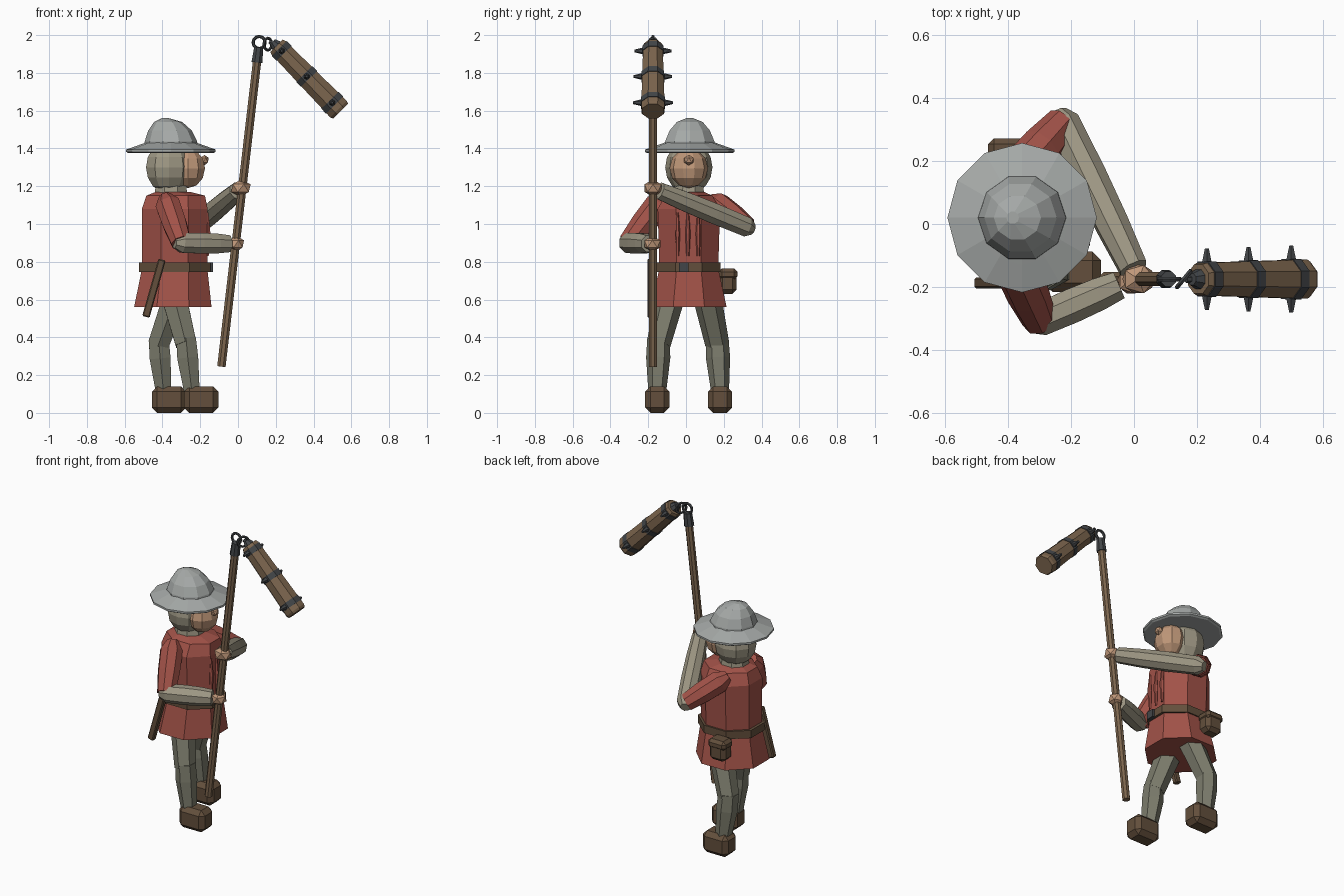
import bpy, bmesh, math
from mathutils import Vector, Matrix

if "Cube" in bpy.data.objects:
    bpy.data.objects.remove(bpy.data.objects["Cube"])

COLORS = {
    "red": (.36, .085, .065), "wood": (.2, .13, .075), "leather": (.125, .078, .045),
    "skin": (.52, .31, .19), "linen": (.34, .31, .23), "trouser": (.2, .2, .15),
    "iron": (.055, .06, .065), "steel": (.38, .4, .39),
}
MATS = {}
for key, c in COLORS.items():
    MATS[key] = bpy.data.materials.new(key)
    MATS[key].diffuse_color = (*c, 1)


def finish(name, bm, mat):
    bmesh.ops.recalc_face_normals(bm, faces=bm.faces)
    me = bpy.data.meshes.new(name)
    bm.to_mesh(me)
    bm.free()
    ob = bpy.data.objects.new(name, me)
    bpy.context.collection.objects.link(ob)
    me.materials.append(MATS[mat])
    return ob


def bridge(bm, rings):
    n = len(rings[0])
    for a, b in zip(rings, rings[1:]):
        for i in range(n):
            j = (i + 1) % n
            bm.faces.new((a[i], a[j], b[j], b[i]))
    bm.faces.new(rings[0])
    bm.faces.new(rings[-1])


def tube(name, pts, radii, mat, n=8, spin=.5):
    """Faceted tube through points with a radius at each."""
    bm = bmesh.new()
    pts = [Vector(p) for p in pts]
    rings = []
    for k, p in enumerate(pts):
        t = (pts[min(k + 1, len(pts) - 1)] - pts[max(k - 1, 0)]).normalized()
        u = Vector((0, 1, 0)).cross(t).normalized()
        v = t.cross(u)
        rings.append([bm.verts.new(p + radii[k] * (math.cos(a) * u + math.sin(a) * v))
                      for a in ((i + spin) * math.tau / n for i in range(n))])
    bridge(bm, rings)
    return finish(name, bm, mat)


def stack(name, rows, mat, cy=.015, n=8, spin=.5):
    """Elliptical rings stacked in z: rows of (z, centre x, half x, half y)."""
    bm = bmesh.new()
    k = 1 / math.cos(math.pi / n) if spin else 1
    rings = [[bm.verts.new((cx + rx * k * math.cos(a), cy + ry * k * math.sin(a), z))
              for a in ((i + spin) * math.tau / n for i in range(n))]
             for z, cx, rx, ry in rows]
    bridge(bm, rings)
    return finish(name, bm, mat)


def ball(name, loc, scale, mat, u=8, v=6):
    bm = bmesh.new()
    bmesh.ops.create_uvsphere(bm, u_segments=u, v_segments=v, radius=1)
    bm.transform(Matrix.Translation(loc) @ Matrix.Diagonal((*scale, 1)))
    return finish(name, bm, mat)


def ico(name, loc, scale, mat):
    bm = bmesh.new()
    bmesh.ops.create_icosphere(bm, subdivisions=1, radius=1)
    bm.transform(Matrix.Translation(loc) @ Matrix.Diagonal((*scale, 1)))
    return finish(name, bm, mat)


def box(name, loc, size, mat, bevel=0, tilt=0):
    bm = bmesh.new()
    bmesh.ops.create_cube(bm, size=1)
    bm.transform(Matrix.Diagonal((*size, 1)))
    if bevel:
        bmesh.ops.bevel(bm, geom=bm.edges[:], offset=bevel, segments=1, affect='EDGES')
    bm.transform(Matrix.Translation(loc) @ Matrix.Rotation(tilt, 4, 'Y'))
    return finish(name, bm, mat)


def ring(name, loc, r, minor, rot):
    bpy.ops.mesh.primitive_torus_add(location=loc, rotation=rot, major_radius=r,
                                     minor_radius=minor, major_segments=12, minor_segments=6)
    bpy.context.object.name = name
    bpy.context.object.data.materials.append(MATS["iron"])


# Tunic, skirt, belt and neck
stack("tunic", [(.74, -.335, .172, .155), (1.08, -.335, .174, .165),
                (1.15, -.33, .155, .125), (1.17, -.345, .09, .08)], "red")
stack("tunic_skirt", [(.56, -.345, .205, .2), (.77, -.335, .172, .155)], "red")
stack("belt", [(.745, -.335, .19, .168), (.795, -.335, .19, .168)], "leather")
box("belt_buckle", (-.145, -.013, .77), (.025, .05, .05), "iron")
for i, y in enumerate((-.045, .01, .065)):
    tube(f"tunic_fold_{i}", [(-.162, y, .83), (-.158, y, .95), (-.162, y, 1.06)],
         [.008, .014, .006], "red", 6)
stack("neck", [(1.13, -.355, .09, .085), (1.21, -.355, .08, .075)], "linen")

# Head
ball("coif", (-.365, .015, 1.3), (.128, .125, .14), "linen", 10, 8)
ball("face", (-.265, .015, 1.295), (.095, .102, .105), "skin", 10, 6)
ico("nose", (-.178, .015, 1.338), (.026, .03, .028), "skin")

# Kettle hat, with the dome leaning slightly back
stack("hat_brim", [(1.375, -.355, .225, .225), (1.382, -.355, .237, .237), (1.394, -.355, .237, .237),
                   (1.425, -.355, .15, .15), (1.432, -.355, .13, .13)], "steel", .02, 12, 0)
stack("hat_dome", [(1.41, -.355, .143, .14), (1.44, -.355, .138, .136), (1.495, -.36, .115, .112),
                   (1.54, -.37, .075, .072), (1.56, -.385, .02, .02)], "steel", .02, 10, 0)

# Legs and shoes
for side, hip, knee, ankle in (
        ("right", (-.335, -.085, .6), (-.275, -.145, .365), (-.245, -.152, .12)),
        ("left", (-.335, .115, .6), (-.42, .165, .365), (-.395, .18, .12))):
    h, k, a = map(Vector, (hip, knee, ankle))
    tube(side + "_thigh", [h, k], [.075, .064], "trouser", 6)
    tube(side + "_shin", [k + Vector((0, 0, .03)), k.lerp(a, .3), a], [.06, .064, .048], "trouser", 6)
    box(side + "_shoe", (a.x + .04 + (.01 if side == "right" else -.01), a.y, .07),
        (.182, .128, .14), "leather", .028)

# Arms and hands
R_EL, R_HAND = Vector((-.30, -.305, .9)), Vector((-.01, -.178, .895))
L_EL, L_HAND = Vector((-.225, .32, .985)), Vector((.015, -.175, 1.19))
for side, sh, el, hand, stop in (
        ("right", Vector((-.37, -.15, 1.1)), R_EL, R_HAND, .87),
        ("left", Vector((-.36, .17, 1.1)), L_EL, L_HAND, .93)):
    d = (el - sh).normalized()
    tube(side + "_upper_arm", [sh - d * .06, sh, sh.lerp(el, .5), el],
         [.035, .07, .068, .056], "red")
    f = (hand - el).normalized()
    tube(side + "_forearm", [el - f * .04, el, el.lerp(hand, .35), el.lerp(hand, .65), el.lerp(hand, stop)],
         [.03, .056, .059, .056, .048], "linen")
ico("right_hand", R_HAND, (.047, .05, .042), "skin")
ico("left_hand", L_HAND, (.058, .052, .046), "skin")

# Dagger sheath and belt pouch
box("dagger_sheath", (-.445, -.187, .66), (.04, .036, .315), "leather", .006, math.atan2(.085, .3))
box("pouch", (-.4, .22, .69), (.115, .095, .12), "leather", .022)
box("pouch_flap", (-.4, .222, .735), (.125, .1, .06), "leather", .018)

# Pole with iron socket and rings
Y = -.175
LOW, HIGH = Vector((-.088, Y, .245)), Vector((.102, Y, 1.87))
tube("pole", [LOW, HIGH], [.024, .024], "wood", 8)
tube("pole_socket", [(.1, Y, 1.855), (.11, Y, 1.935)], [.031, .026], "iron", 8)
ring("pole_ring", (.112, Y, 1.961), .032, .0085, (math.pi / 2, 0, 0))
ring("link_ring", (.158, Y, 1.952), .032, .008, (math.radians(90), 0, math.radians(50)))

# Swinging head with bands and spikes
A, B = Vector((.204, Y, 1.944)), Vector((.543, Y, 1.597))
axis = (B - A).normalized()
tube("flail_head", [A, A + axis * .015, B - axis * .015, B], [.05, .056, .067, .06], "wood")
tube("flail_cap", [A - axis * .03, A + axis * .006], [.02, .036], "iron")
tube("flail_eye", [(.165, Y, 1.965), A], [.012, .012], "iron", 6)
for i, t in enumerate((.08, .47, .87)):
    c, r = A.lerp(B, t), .057 + .011 * t
    tube(f"flail_band_{i}", [c - axis * .018, c + axis * .018], [r + .002, r + .003], "iron")
    for s in (-1, 1):
        bm = bmesh.new()
        bmesh.ops.create_cone(bm, cap_ends=True, segments=6, radius1=.019, radius2=.007, depth=.05)
        bm.transform(Matrix.Translation(c + Vector((0, s * (r + .015), 0)))
                     @ Matrix.Rotation(-s * math.pi / 2, 4, 'X'))
        finish(f"flail_spike_{i}_{'front' if s < 0 else 'back'}", bm, "iron")

for m in bpy.data.materials:
    if m.users and not m.is_grease_pencil:
        m.use_nodes = True
        m.node_tree.nodes["Principled BSDF"].inputs["Base Color"].default_value = m.diffuse_color
